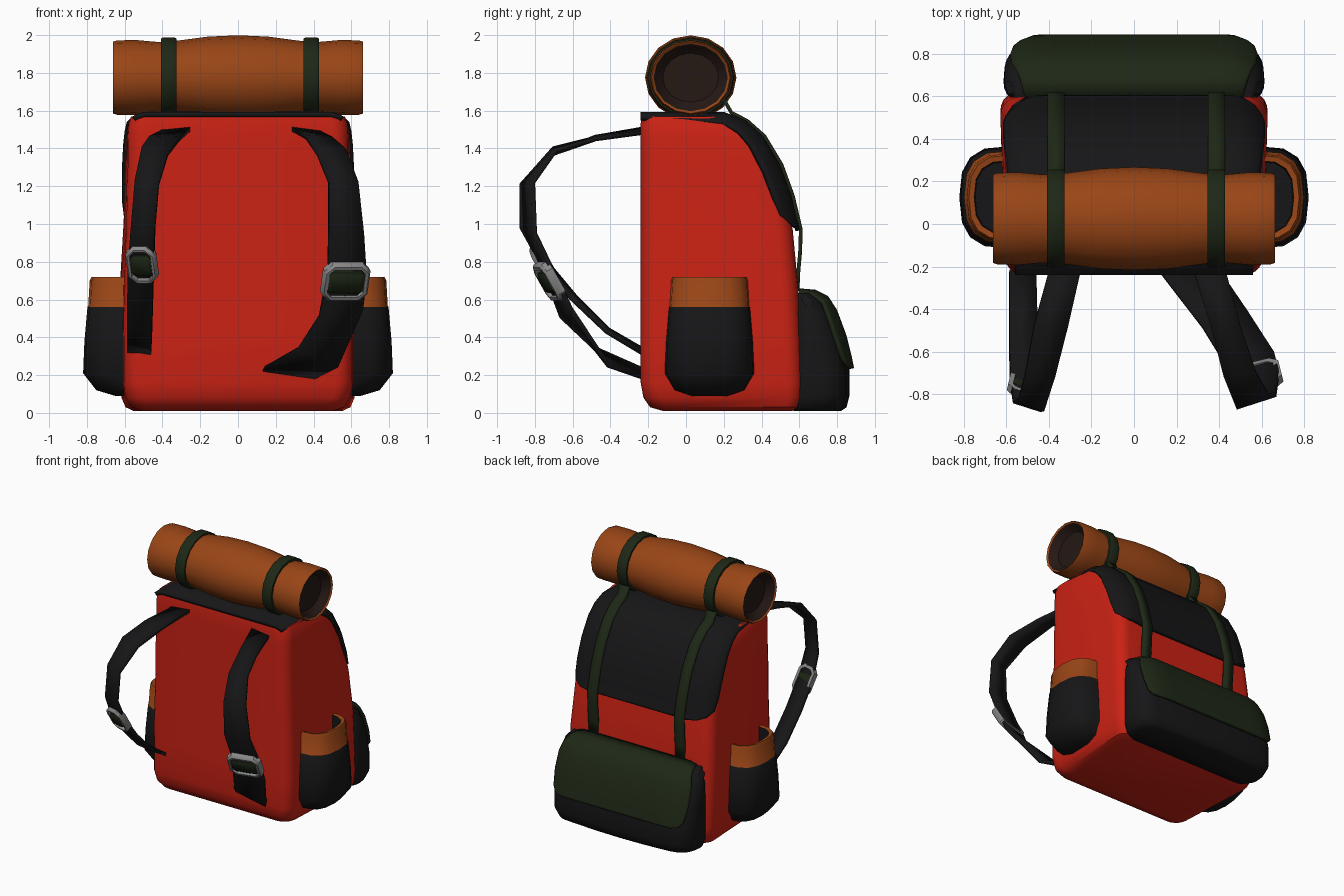
import bpy, bmesh, math
from mathutils import Vector, Matrix

if "Cube" in bpy.data.objects:
    bpy.data.objects.remove(bpy.data.objects["Cube"])


def material(name, r, g, b):
    m = bpy.data.materials.new(name)
    m.diffuse_color = (r, g, b, 1)
    m.use_nodes = True
    m.node_tree.nodes["Principled BSDF"].inputs["Base Color"].default_value = m.diffuse_color
    return m


RED = material("red_canvas", 0.6, 0.016, 0.007)
BLACK = material("black_fabric", 0.008, 0.008, 0.009)
ORANGE = material("orange_fabric", 0.32, 0.06, 0.008)
GREEN = material("green_webbing", 0.013, 0.021, 0.008)
DARK = material("dark_lining", 0.018, 0.009, 0.007)
METAL = material("buckle_metal", 0.25, 0.25, 0.25)


def finish(name, bm, mats, angle=40):
    bmesh.ops.recalc_face_normals(bm, faces=bm.faces)
    me = bpy.data.meshes.new(name)
    bm.to_mesh(me)
    bm.free()
    for m in mats:
        me.materials.append(m)
    ob = bpy.data.objects.new(name, me)
    bpy.context.collection.objects.link(ob)
    bpy.ops.object.select_all(action='DESELECT')
    ob.select_set(True)
    bpy.context.view_layer.objects.active = ob
    bpy.ops.object.shade_smooth_by_angle(angle=math.radians(angle))
    return ob


def loft(name, rings, mats, seg_mats=None, closed=False, cap_mats=(0, 0), angle=40):
    """Skin a list of closed rings; closed=True joins last ring to first."""
    bm = bmesh.new()
    vs = [[bm.verts.new(p) for p in r] for r in rings]
    n = len(rings[0])
    for k in range(len(vs) if closed else len(vs) - 1):
        a, b = vs[k], vs[(k + 1) % len(vs)]
        for i in range(n):
            j = (i + 1) % n
            f = bm.faces.new((a[i], a[j], b[j], b[i]))
            f.material_index = seg_mats[k] if seg_mats else 0
    if not closed:
        for r, m in zip((vs[0], vs[-1]), cap_mats):
            bm.faces.new(r).material_index = m
    return finish(name, bm, mats, angle)


def sheet(name, rows, mat, thick):
    """Thick cloth from rows of points."""
    bm = bmesh.new()
    vs = [[bm.verts.new(p) for p in r] for r in rows]
    for a, b in zip(vs, vs[1:]):
        for i in range(len(a) - 1):
            bm.faces.new((a[i], a[i + 1], b[i + 1], b[i]))
    ob = finish(name, bm, [mat])
    s = ob.modifiers.new("thickness", 'SOLIDIFY')
    s.thickness, s.offset = thick, 0
    return ob


def ring(z, wf, wb, y0, y1, r, bulge=0.0):
    """Horizontal rounded rectangle, half width wf at y0 and wb at y1."""
    pts = []
    for sx, sy, a0 in ((1, -1, -90), (1, 1, 0), (-1, 1, 90), (-1, -1, 180)):
        for k in range(6):
            a = math.radians(a0 + 18 * k)
            pts.append((sx * (1 - r) + r * math.cos(a),
                        (y1 - r if sy > 0 else y0 + r) + r * math.sin(a)))
        if (sx, sy) == (1, 1):
            pts += [(f * (1 - r), y1) for f in (0.5, 0, -0.5)]
    out = []
    for x, y in pts:
        t = (y - y0) / (y1 - y0)
        w = wf + (wb - wf) * t
        # keep the corner radius in real units
        x = math.copysign(min(abs(x) - 1 + w, w) if abs(x) > 1 - r - 1e-6
                          else abs(x) / (1 - r) * (w - r), x)
        out.append((x, y + bulge * max(t, 0) * (1 - (x / w) ** 2), z))
    return out


# main bag
body = [(0.01, 0.50, 0.56, -0.12, 0.56), (0.03, 0.56, 0.60, -0.19, 0.60),
        (0.08, 0.59, 0.62, -0.225, 0.62), (0.16, 0.605, 0.63, -0.24, 0.62),
        (0.40, 0.605, 0.63, -0.24, 0.61), (0.65, 0.60, 0.63, -0.24, 0.595),
        (0.97, 0.59, 0.61, -0.24, 0.565), (1.15, 0.59, 0.60, -0.24, 0.525),
        (1.30, 0.585, 0.595, -0.24, 0.465), (1.45, 0.585, 0.59, -0.24, 0.375),
        (1.53, 0.58, 0.58, -0.24, 0.285), (1.57, 0.565, 0.565, -0.235, 0.19)]
loft("main_bag", [ring(*b, 0.09) for b in body], [RED])


def drape(name, prof, edge, drop, mat, thick, cols=14):
    """Flap along a y-z profile with half widths, falling away past x=edge."""
    rows = []
    for i, (y, z, w) in enumerate(prof):
        a, b = prof[max(i - 1, 0)], prof[min(i + 1, len(prof) - 1)]
        n = Vector((0, a[1] - b[1], b[0] - a[0])).normalized()
        row = []
        for k in range(cols + 1):
            x = w * math.sin(math.pi / 2 * (2 * k / cols - 1))
            d = drop * (max(abs(x) - edge, 0) / 0.12) ** 2
            row.append(Vector((x, y, z)) - n * d)
        rows.append(row)
    return sheet(name, rows, mat, thick)


# lid over the top and down the back
drape("lid_flap", [(-0.24, 1.58, 0.55), (0, 1.582, 0.565), (0.2, 1.58, 0.58),
                   (0.305, 1.54, 0.59), (0.395, 1.46, 0.598), (0.485, 1.31, 0.605),
                   (0.545, 1.15, 0.605), (0.565, 1.06, 0.595), (0.578, 1.01, 0.56),
                   (0.588, 0.98, 0.50), (0.592, 0.965, 0.42)],
      0.49, 0.09, BLACK, 0.026)

# rear pocket and its cover
rear = [(0.01, 0.56, 0.52, 0.79), (0.03, 0.60, 0.57, 0.82), (0.09, 0.62, 0.60, 0.835),
        (0.23, 0.62, 0.60, 0.835), (0.40, 0.62, 0.60, 0.80), (0.53, 0.615, 0.595, 0.755),
        (0.60, 0.60, 0.57, 0.71), (0.635, 0.57, 0.53, 0.665)]
loft("rear_pocket", [ring(z, a, b, 0.57, y, 0.045 if y < 0.7 else 0.1, 0.03)
                     for z, a, b, y in rear], [BLACK], angle=60)
drape("rear_pocket_cover", [(0.60, 0.648, 0.51), (0.68, 0.642, 0.53), (0.745, 0.61, 0.55),
                            (0.79, 0.54, 0.57), (0.838, 0.41, 0.575), (0.868, 0.29, 0.56),
                            (0.876, 0.25, 0.53), (0.879, 0.235, 0.47)],
      0.43, 0.035, GREEN, 0.022)


# side pockets: outer bag, orange rim, open top
def pocket_ring(z, dx, dy):
    pts = []
    for k in range(9):
        a = math.radians(-90 + 22.5 * k)
        c, s = max(math.cos(a), 0), math.sin(a)
        pts.append((0.55 + dx * c ** 0.6, 0.125 + dy * math.copysign(abs(s) ** 0.75, s), z))
    return pts


pocket = [(0.09, 0.10, 0.10), (0.12, 0.20, 0.19), (0.21, 0.27, 0.243), (0.38, 0.263, 0.235),
          (0.56, 0.247, 0.22), (0.565, 0.243, 0.216), (0.70, 0.235, 0.208),
          (0.72, 0.225, 0.20), (0.715, 0.20, 0.175), (0.60, 0.195, 0.17)]
side = loft("side_pockets", [pocket_ring(*p) for p in pocket], [BLACK, ORANGE],
            [0, 0, 0, 0, 1, 1, 1, 1, 0])
side.modifiers.new("both_sides", 'MIRROR')


# bedroll on top and the bands round it
def roll_ring(x, r):
    return [(x, 0.025 + (r + 0.018) * math.sin(2 * math.pi * k / 16),
             1.775 + r * math.cos(2 * math.pi * k / 16)) for k in range(16)]


half = [(0.60, 0.13), (0.64, 0.17), (0.655, 0.178), (0.662, 0.19), (0.64, 0.197), (0.54, 0.199),
        (0.44, 0.19), (0.385, 0.188), (0.31, 0.197), (0.16, 0.217)]
prof = [(-x, r) for x, r in half] + [(0, 0.224)] + half[::-1]
n = len(prof) - 1
loft("bedroll", [roll_ring(*p) for p in prof], [ORANGE, DARK],
     [1 if k < 2 or k >= n - 2 else 0 for k in range(n)], cap_mats=(1, 1))

tail = [(0.2, 1.66), (0.24, 1.59), (0.325, 1.545), (0.415, 1.465), (0.505, 1.315), (0.565, 1.15),
        (0.608, 0.97), (0.604, 0.85), (0.595, 0.75), (0.59, 0.645)]
for label, x in (("left", -0.367), ("right", 0.387)):
    band = [(-0.041, 0.18), (-0.041, 0.207), (-0.03, 0.213),
            (0.03, 0.213), (0.041, 0.207), (0.041, 0.18)]
    loft(label + "_roll_band", [roll_ring(x + d, r) for d, r in band], [GREEN], closed=True)
    sheet(label + "_lid_strap", [[(x - 0.04, y, z), (x + 0.04, y, z)] for y, z in tail],
          GREEN, 0.02)

# shoulder straps: outer and inner edge points along each
left = [((-.40, -.22, 1.49), (-.25, -.22, 1.505)), ((-.47, -.48, 1.455), (-.31, -.48, 1.45)),
        ((-.51, -.70, 1.40), (-.37, -.71, 1.37)), ((-.545, -.83, 1.23), (-.42, -.87, 1.21)),
        ((-.565, -.83, .98), (-.44, -.87, .98)), ((-.58, -.74, .80), (-.445, -.77, .80)),
        ((-.585, -.59, .62), (-.45, -.61, .61)), ((-.585, -.41, .44), (-.455, -.42, .43)),
        ((-.585, -.22, .33), (-.46, -.22, .31))]
right = [((.43, -.22, 1.485), (.28, -.22, 1.505)), ((.50, -.48, 1.45), (.36, -.48, 1.46)),
         ((.57, -.69, 1.39), (.42, -.71, 1.37)), ((.635, -.81, 1.22), (.48, -.86, 1.22)),
         ((.665, -.80, .95), (.48, -.85, .97)), ((.68, -.69, .72), (.475, -.75, .75)),
         ((.66, -.61, .55), (.43, -.66, .51)), ((.53, -.41, .25), (.32, -.48, .34)),
         ((.40, -.22, .185), (.12, -.22, .225))]
sheet("left_shoulder_strap", left, BLACK, 0.024)
sheet("right_shoulder_strap", right, BLACK, 0.024)


# buckles: chamfered frame and webbing pad
def plate(w, h, c, z):
    w, h = w / 2, h / 2
    return [(w, h - c, z), (w - c, h, z), (c - w, h, z), (-w, h - c, z),
            (-w, c - h, z), (c - w, -h, z), (w - c, -h, z), (w, c - h, z)]


for label, loc, w, turn in (("left", (-0.507, -0.745, 0.79), 0.16, -13),
                            ("right", (0.567, -0.715, 0.70), 0.25, 14)):
    place = (Matrix.Translation(loc) @ Matrix.Rotation(math.radians(turn), 4, 'Z')
             @ Matrix.Rotation(math.radians(120), 4, 'X'))
    b = 0.03 + 0.1 * w
    f = loft(label + "_buckle_frame",
             [plate(w - 0.02, 0.20, 0.04, 0.035), plate(w, 0.22, 0.04, 0.022),
              plate(w, 0.22, 0.04, -0.015), plate(w - b, 0.22 - b, 0.025, -0.015),
              plate(w - b, 0.22 - b, 0.025, 0.035)], [METAL], closed=True)
    p = loft(label + "_buckle_pad",
             [plate(w - 0.04, 0.12, 0.02, -0.01), plate(w - 0.045, 0.12, 0.02, 0.025),
              plate(w - 0.075, 0.09, 0.02, 0.04)], [GREEN])
    f.matrix_world = p.matrix_world = place
